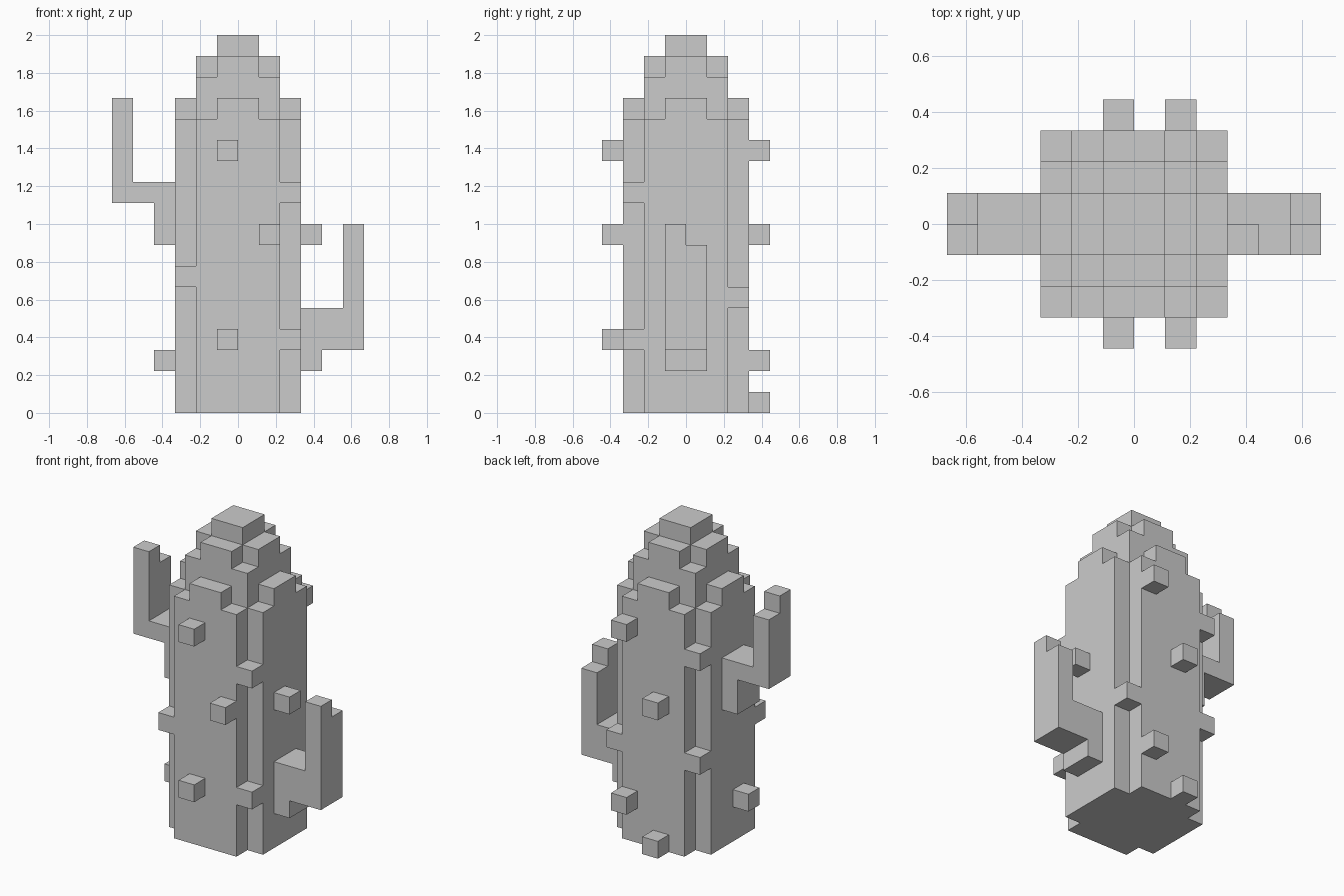
import bpy, bmesh, math
from itertools import product

if "Cube" in bpy.data.objects:
    bpy.data.objects.remove(bpy.data.objects["Cube"])

U = 1 / 9  # size of one block


def box(x0, x1, y0, y1, z0, z1):
    """Set of block cells filling a box."""
    return set(product(range(x0, x1), range(y0, y1), range(z0, z1)))


def cross(wide, narrow, z0, z1):
    """Plus-shaped layer of the trunk."""
    return (box(-wide, wide, -narrow, narrow, z0, z1)
            | box(-narrow, narrow, -wide, wide, z0, z1))


def cube(x, y, z):
    return box(x, x + 1, y, y + 1, z, z + 1)


parts = {}

# trunk with notched corners, and the stepped crown on top
parts["trunk"] = cross(3, 2, 0, 14)
parts["crown"] = (cross(3, 1, 14, 15) | box(-2, 2, -2, 2, 14, 16)
                  | cross(2, 1, 16, 17) | box(-1, 1, -1, 1, 17, 18))

# bent arms: root, elbow, and an upright whose front half is one block taller
parts["right_arm"] = (box(3, 4, -1, 1, 2, 5) | box(3, 6, -1, 1, 3, 5)
                      | box(5, 6, -1, 1, 5, 8) | cube(5, -1, 8))
parts["left_arm"] = (box(-4, -3, -1, 1, 8, 11) | box(-6, -3, -1, 1, 10, 11)
                     | box(-6, -5, -1, 1, 11, 14) | cube(-6, -1, 14))

# single-block spines on faces and in the corner notches
spines = {
    "front_spine": [(-1, -4, 12), (1, -4, 8), (-1, -4, 3)],
    "back_spine": [(1, 3, 12), (-1, 3, 8), (1, 3, 2), (-1, 3, 0)],
    "side_spine": [(3, -1, 8), (-4, -1, 2)],
    "corner_spine": [(2, -3, 10), (2, -3, 3), (-3, -3, 6),
                     (2, 2, 5), (-3, 2, 11), (-3, 2, 5)],
}
for name, spots in spines.items():
    for i, p in enumerate(spots, 1):
        parts[f"{name}_{i}"] = cube(*p)

solid = set().union(*parts.values())


def build(name, cells):
    """Skin the cells, leaving out faces buried inside the plant."""
    bm = bmesh.new()
    verts = {}
    for c in sorted(cells):
        for axis, side in product(range(3), (0, 1)):
            n = list(c)
            n[axis] += 2 * side - 1
            if tuple(n) in solid:
                continue
            a, b = (axis + 1) % 3, (axis + 2) % 3
            ring = []
            for i, j in ((0, 0), (1, 0), (1, 1), (0, 1)):
                p = list(c)
                p[axis] += side
                p[a] += i
                p[b] += j
                p = tuple(p)
                if p not in verts:
                    verts[p] = bm.verts.new([k * U for k in p])
                ring.append(verts[p])
            bm.faces.new(ring if side else ring[::-1])
    # merge coplanar block faces into large flat ones
    bmesh.ops.dissolve_limit(bm, angle_limit=math.radians(1),
                             verts=bm.verts[:], edges=bm.edges[:])
    mesh = bpy.data.meshes.new(name)
    bm.to_mesh(mesh)
    bm.free()
    bpy.context.collection.objects.link(bpy.data.objects.new(name, mesh))


for name, cells in parts.items():
    build(name, cells)
